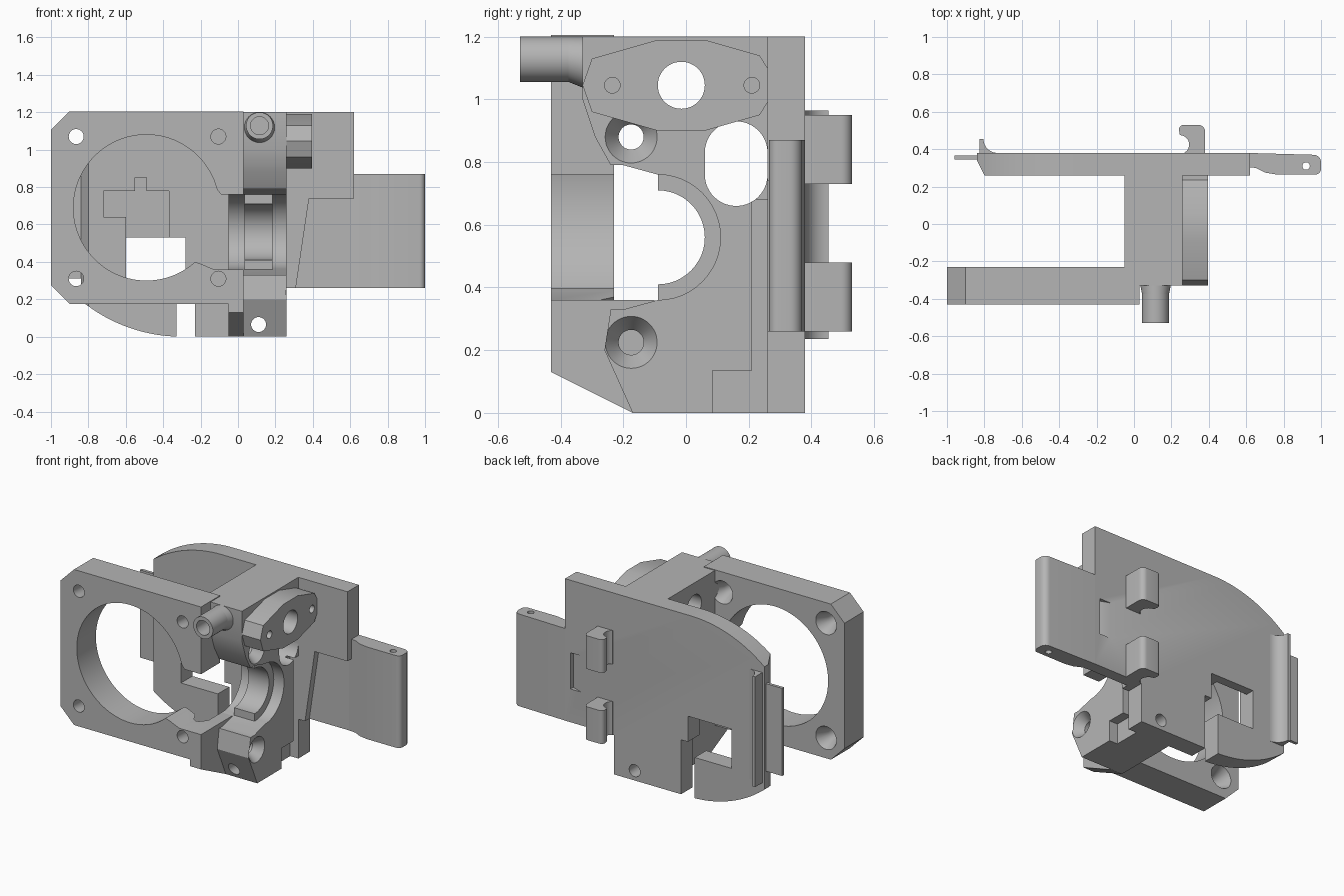
import bpy, bmesh, math

default_cube = bpy.data.objects.get("Cube")
if default_cube:
    bpy.data.objects.remove(default_cube, do_unlink=True)

grey = bpy.data.materials.new("neutral grey")
grey.use_nodes = True
tone = (.46, .46, .46, 1)
grey.diffuse_color = tone
grey.node_tree.nodes["Principled BSDF"].inputs["Base Color"].default_value = tone


def loft(name, axis, start, end, outline, end_outline=None):
    """Solid between two outlines, running from start to end along an axis."""
    place = {"x": lambda t, u, v: (t, u, v),
             "y": lambda t, u, v: (u, t, v),
             "z": lambda t, u, v: (u, v, t)}[axis]
    bm = bmesh.new()
    first = [bm.verts.new(place(start, *point)) for point in outline]
    second = [bm.verts.new(place(end, *point)) for point in end_outline or outline]
    bm.faces.new(first)
    bm.faces.new(second)
    for i in range(len(first)):
        bm.faces.new((first[i - 1], first[i], second[i], second[i - 1]))
    bmesh.ops.recalc_face_normals(bm, faces=bm.faces)
    mesh = bpy.data.meshes.new(name)
    bm.to_mesh(mesh)
    bm.free()
    mesh.materials.append(grey)
    solid = bpy.data.objects.new(name, mesh)
    bpy.context.collection.objects.link(solid)
    return solid


def arc(u, v, radius, start=0, end=360, count=48):
    """Points on an arc; the closing point of a full circle is left out."""
    steps = count if end - start == 360 else count - 1
    angles = [math.radians(start + (end - start) * i / steps) for i in range(count)]
    return [(u + radius * math.cos(t), v + radius * math.sin(t)) for t in angles]


def rect(left, right, low, high):
    return [(left, low), (right, low), (right, high), (left, high)]


def mirrored(half, centre):
    """Close a half outline by reflecting its second coordinate."""
    return half + [(u, centre * 2 - v) for u, v in reversed(half)]


def cut(solid, axis, outline, start=-2, end=2, end_outline=None):
    """Remove a lofted shape; without limits it goes right through."""
    tool = loft("cutter", axis, start, end, outline, end_outline)
    tool.hide_render = True
    modifier = solid.modifiers.new("cut", "BOOLEAN")
    modifier.operation = "DIFFERENCE"
    modifier.solver = "EXACT"
    modifier.object = tool
    bpy.context.view_layer.objects.active = solid
    bpy.ops.object.modifier_apply(modifier=modifier.name)
    bpy.data.objects.remove(tool, do_unlink=True)


# Shared planes and levels
top = 1.2
ring_front, ring_back = -.43, -.23
plate_front, plate_back = .26, .38
block_left, neck_right, block_right = -.05, .03, .26
bore_low, bore_high = .36, .76
bore_y, bore_z = -.09, .56
screw_radius = .04

# Front ring plate with a side neck and countersunk corner holes
ring_z = .69
ring_plate = loft("ring_plate", "y", ring_front, ring_back,
                  mirrored([(neck_right, .175), (-.9, .175), (-1, .275)], ring_z))
cut(ring_plate, "y", arc(-.49, ring_z, .39, count=96))
cut(ring_plate, "y", [(-.3, .42), (-.2, .39), (-.13, bore_low), (.1, bore_low),
                      (.1, bore_high), (-.09, bore_high), (-.14, .82)])
for x in (-.865, -.105):
    for z in (ring_z - .38, ring_z + .38):
        cut(ring_plate, "y", arc(x, z, screw_radius))
        cut(ring_plate, "y", arc(x, z, screw_radius), ring_back - .08, ring_back + .01,
            arc(x, z, screw_radius * 2))
loft("ring_plate_foot", "x", block_left, neck_right,
     [(ring_front, bore_low), (ring_front, .13), (-.17, 0), (-.1, 0), (-.1, bore_low)])

# Back plate with curved end, window, slot and shallow pockets
curve = .85
end_x, window_left, window_top, slot_right = -.84, -.6, .53, -.23
sweep = math.degrees(math.acos((-.3 - end_x) / curve))
back_plate = loft("back_plate", "y", plate_front, plate_back,
                  arc(-.3, top - curve, curve, 90, 180 - sweep, 24)
                  + arc(-.3, curve, curve, 180 + sweep, 270, 24)
                  + [(block_right, 0), (block_right, .26), (.62, .26), (.62, top)])
cut(back_plate, "z", [(-.9, .2), (-.8, .2), (-.8, plate_front), (end_x, .34), (-.9, .34)])
cut(back_plate, "y", rect(window_left, -.28, .27, window_top))
cut(back_plate, "y", rect(-.33, slot_right, -.1, bore_low))
pocket_floor = plate_front + .06
for pocket in (rect(-.72, window_left, .64, .78),
               rect(window_left, -.37, window_top, .78),
               rect(-.55, -.49, .7, .85)):
    cut(back_plate, "y", pocket, 0, pocket_floor)
cut(back_plate, "y", [(.3, .2), (.38, .74), (.7, .74), (.7, .2)], 0, plate_front + .045)
cut(back_plate, "z", [(.5, .4), (.5, plate_back), (.58, .35), (.58, .4)], .48, .72)
cut(back_plate, "y", arc(.11, .065, screw_radius))

# Side wing with rounded outer edge
wing_front = plate_front + .005
side_wing = loft("side_wing", "z", .26, .87,
                 [(.6, .305), (.65, .3), (.7, .275), (.76, wing_front)]
                 + arc(.97, wing_front + .03, .03, 270, 360, 8)
                 + arc(.96, .33, .04, 0, 90, 8) + [(.6, plate_back)])
cut(side_wing, "z", arc(.92, .31, .02))

# Central block joining both plates, curving in toward its open bore
block = loft("central_block", "x", block_left, block_right,
             [(-.17, 0), (plate_front, 0), (plate_front, top), (-.33, top),
              (-.33, 1), (-.29, .88), (-.24, .79), (-.24, .33), (-.26, .2)])
mouth = [(-.5, .33), (-.2, .33), (bore_y, bore_low)]
cut(block, "x", mirrored(mouth, bore_z))
cut(block, "x", arc(bore_y, bore_z, .15))
for start, end in ((-1, .035), (.185, 1)):
    cut(block, "x", arc(bore_y, bore_z, .2), start, end)
cut(block, "x", arc(.16, .83, .1, 0, 180, 24) + arc(.16, .76, .1, 180, 360, 24))
for z in (.225, .88):
    cut(block, "x", arc(-.175, z, screw_radius))
    cut(block, "x", arc(-.175, z, screw_radius), block_right - .06, block_right + .01,
        arc(-.175, z, .09))
for recess in (rect(.085, .5, -.1, .135), rect(.21, .5, -.1, .68)):
    cut(block, "x", recess, block_right - .06, 1)
cut(block, "y", arc(.11, .065, screw_radius))

# Lobed side flange, sharing its main hole with the block
flange_z = 1.045
lobe = [(-.33, flange_z), (-.3, 1.13), (-.09, 1.19), (.06, 1.19), (.235, 1.14), (.26, 1.1)]
flange = loft("side_flange", "x", block_right, .395, mirrored(lobe, flange_z)[:-1])
for part in (block, flange):
    cut(part, "x", arc(-.015, flange_z, .075))
for y in (-.235, .21):
    cut(flange, "x", arc(y, flange_z, .025))

# Front tube with flared root
tube_x, tube_z, tube_radius = .115, 1.128, .072
front_tube = loft("front_tube", "y", -.53, -.32, arc(tube_x, tube_z, tube_radius))
cut(front_tube, "y", arc(tube_x, tube_z, .048), end=-.4)
loft("tube_root", "y", -.375, -.325, arc(tube_x, tube_z, tube_radius),
     arc(tube_x, tube_z - .01, tube_radius + .01))

# Pair of hooks behind the plate
hook = (arc(.345, .495, .035, 0, 90, 8) + arc(.265, .505, .025, 90, 180, 8)
        + arc(.245, .425, .05, 90, -60, 16) + [(.27, .37), (plate_back, .37)])
for label, low in (("lower", .26), ("upper", .73)):
    loft(label + "_hook", "z", low, low + .22, hook)

# Curved rail and thin tab at the plate end
rail_back = .455
loft("end_rail", "z", .235, .965,
     [(-.825, .37), (-.825, rail_back)] + arc(-.73, rail_back, .075, 180, 270, 12)
     + [(-.73, .37)])
loft("end_tab", "z", .31, .89, rect(-.96, -.82, .345, .365))

# Smooth the round surfaces only
for solid in bpy.context.scene.objects:
    solid.select_set(solid.type == "MESH")
bpy.context.view_layer.objects.active = block
bpy.ops.object.shade_smooth_by_angle(angle=math.radians(25))
